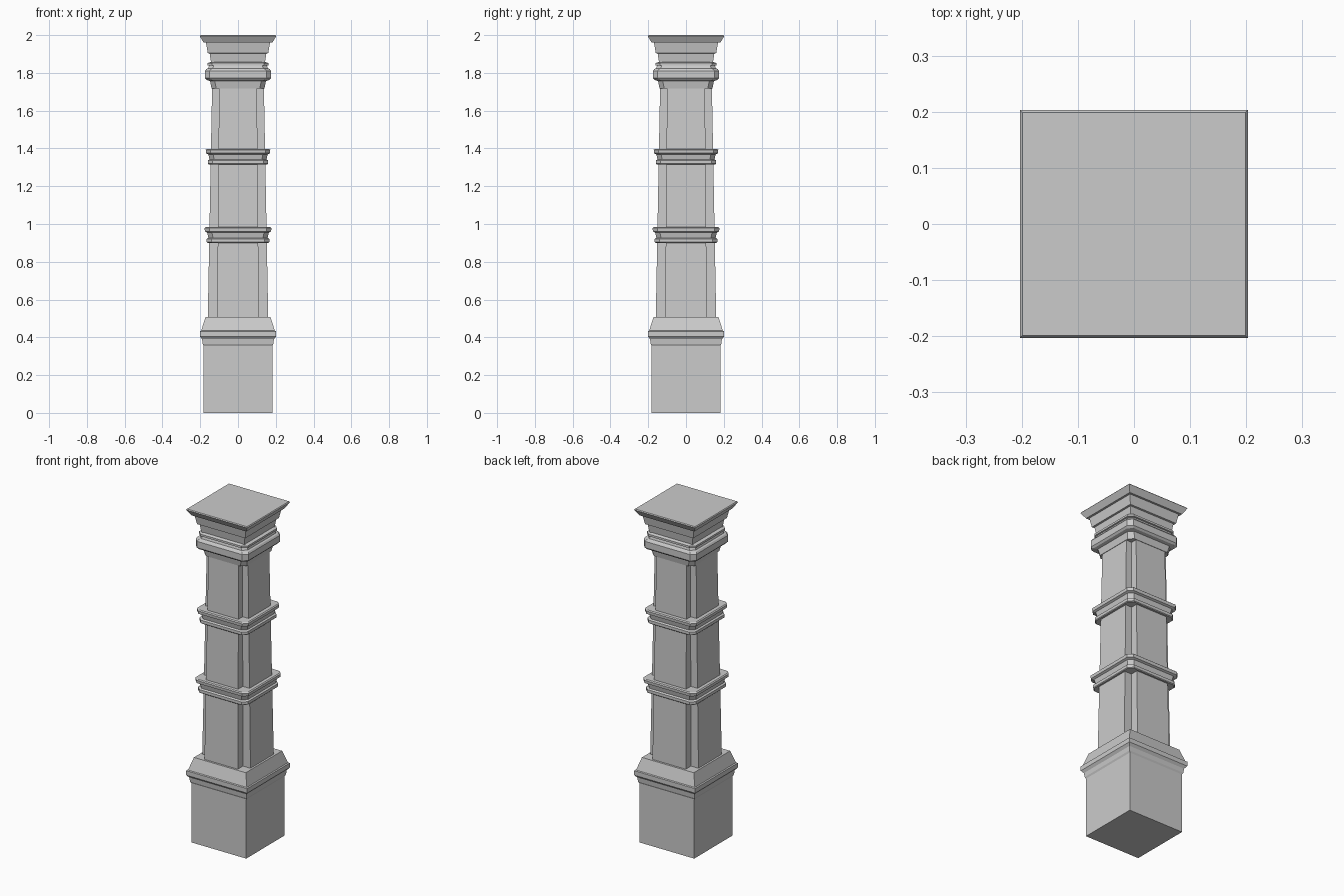
import bpy, bmesh

if "Cube" in bpy.data.objects:
    bpy.data.objects.remove(bpy.data.objects["Cube"])


def square(h):
    return [(h, -h), (h, h), (-h, h), (-h, -h)]


def corner_loop(corner):
    # repeat one corner's points around the four corners
    pts = []
    for c, s in ((1, 0), (0, 1), (-1, 0), (0, -1)):
        pts += [(x * c - y * s, x * s + y * c) for x, y in corner]
    return pts


def chamfered(h, cut=0.025):
    return corner_loop([(h - cut, -h), (h, -h + cut)])


def notched(h):
    p = 0.105 + (h - 0.148) * 0.45
    return corner_loop([(p, -h), (p, -p), (h, -p)])


def loft(name, section, profile):
    # stack cross-sections of (half width, height) and cap both ends
    bm = bmesh.new()
    rings = [[bm.verts.new((x, y, z)) for x, y in section(h)] for h, z in profile]
    n = len(rings[0])
    for a, b in zip(rings, rings[1:]):
        for i in range(n):
            j = (i + 1) % n
            bm.faces.new((a[i], a[j], b[j], b[i]))
    bm.faces.new(rings[0][::-1])
    bm.faces.new(rings[-1])
    bmesh.ops.recalc_face_normals(bm, faces=bm.faces)
    mesh = bpy.data.meshes.new(name)
    bm.to_mesh(mesh)
    bm.free()
    obj = bpy.data.objects.new(name, mesh)
    bpy.context.collection.objects.link(obj)
    return obj


# square plinth with flared moulding and sloped top
loft("plinth", square, [
    (0.182, 0), (0.182, 0.355), (0.187, 0.365), (0.19, 0.39),
    (0.202, 0.405), (0.202, 0.432), (0.195, 0.435), (0.172, 0.508)])

# tapering shaft with notched corners
loft("shaft", notched, [(0.16, 0.50), (0.137, 1.73)])

# two moulded bands with clipped corners
for name, z, h in (("lower_band", 0.90, 0.175), ("upper_band", 1.315, 0.169)):
    loft(name, chamfered, [
        (h - 0.013, z), (h - 0.009, z + 0.004), (h - 0.009, z + 0.021),
        (h - 0.018, z + 0.027), (h - 0.012, z + 0.054), (h, z + 0.06),
        (h + 0.002, z + 0.078), (h - 0.004, z + 0.083)])

# capital, lower part with clipped corners
loft("capital_collar", chamfered, [
    (0.14, 1.718), (0.148, 1.757), (0.166, 1.762), (0.175, 1.772),
    (0.175, 1.81), (0.168, 1.82), (0.158, 1.824), (0.154, 1.838),
    (0.162, 1.84), (0.162, 1.852), (0.146, 1.857)])

# capital, square stepped upper part
loft("capital_steps", square, [
    (0.142, 1.85), (0.15, 1.903), (0.16, 1.905), (0.17, 1.962)])

# flaring top slab
loft("top_slab", square, [
    (0.182, 1.96), (0.203, 1.995), (0.199, 2.0)])
